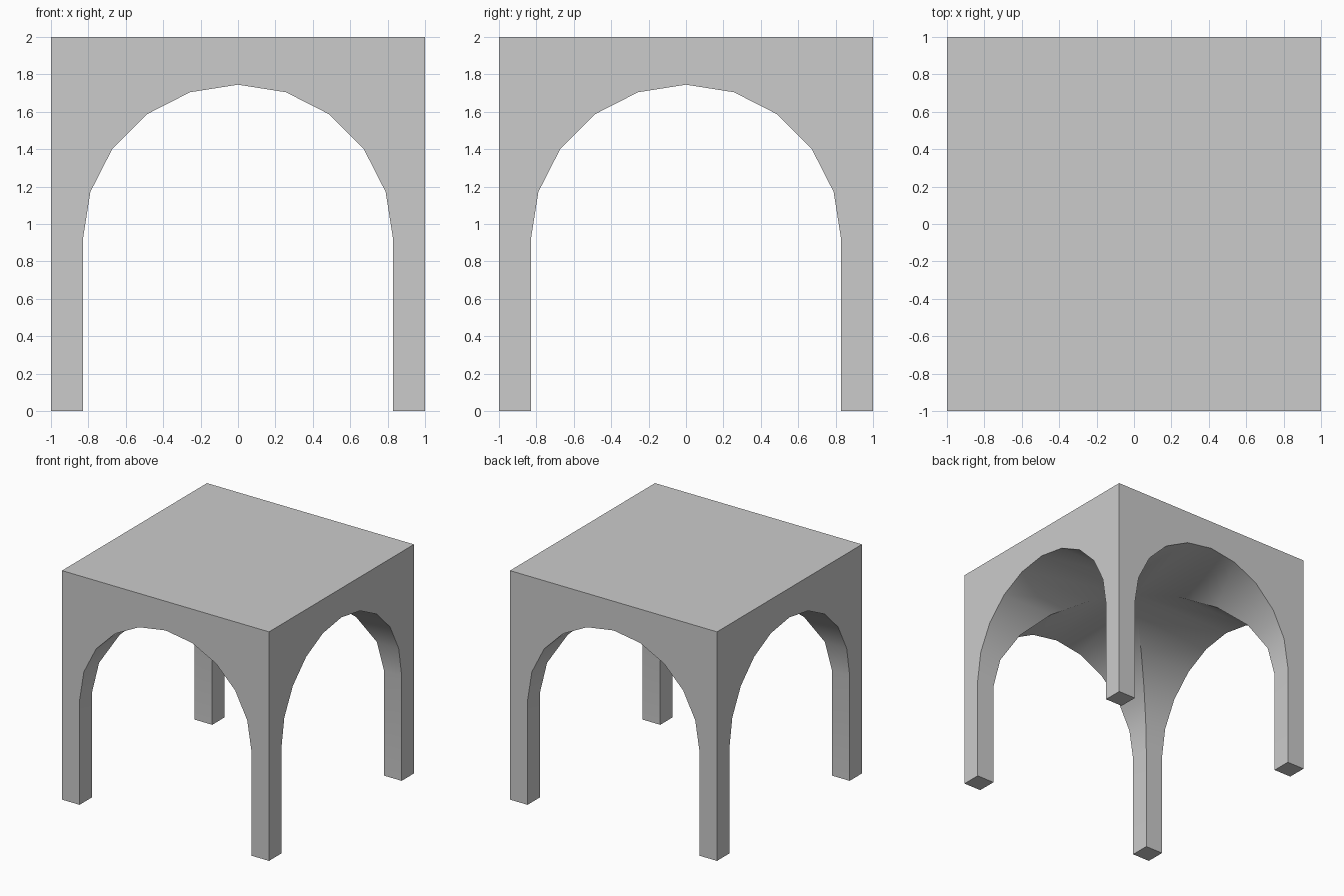
import bpy, bmesh, math
from mathutils import Matrix

if "Cube" in bpy.data.objects:
    bpy.data.objects.remove(bpy.data.objects["Cube"])

R, SPRING, TOP, SEGS = 0.83, 0.915, 2.0, 10

# Arch profile (x, z): leg foot, ten-sided half circle, leg foot
arch = [(-R, 0.0)]
for i in range(SEGS + 1):
    a = math.pi * (1 - i / SEGS)
    arch.append((R * math.cos(a), SPRING + R * math.sin(a)))
arch.append((R, 0.0))

bm = bmesh.new()

def face(points, turn):
    bm.faces.new([bm.verts.new(turn @ Matrix.Translation(p).to_translation()) for p in points])

for k in range(4):
    turn = Matrix.Rotation(k * math.pi / 2, 3, 'Z')
    # Outer wall with arched opening
    wall = [(x, -1, z) for x, z in arch]
    face([(-1, -1, 0)] + wall + [(1, -1, 0), (1, -1, TOP), (-1, -1, TOP)], turn)
    # Barrel vault strips running in to the diagonal groins
    for (x0, z0), (x1, z1) in zip(arch, arch[1:]):
        face([(x0, -1, z0), (x0, -abs(x0), z0), (x1, -abs(x1), z1), (x1, -1, z1)], turn)
    # Foot of one leg
    face([(R, -1, 0), (R, -R, 0), (1, -R, 0), (1, -1, 0)], turn)

# Flat roof
face([(-1, -1, TOP), (1, -1, TOP), (1, 1, TOP), (-1, 1, TOP)], Matrix.Identity(3))

bmesh.ops.remove_doubles(bm, verts=bm.verts, dist=1e-4)
bmesh.ops.recalc_face_normals(bm, faces=bm.faces)
mesh = bpy.data.meshes.new("groin_vault")
bm.to_mesh(mesh)
bm.free()

vault = bpy.data.objects.new("groin_vault", mesh)
bpy.context.collection.objects.link(vault)
bpy.context.view_layer.objects.active = vault
vault.select_set(True)
bpy.ops.object.shade_smooth_by_angle(angle=math.radians(30))
